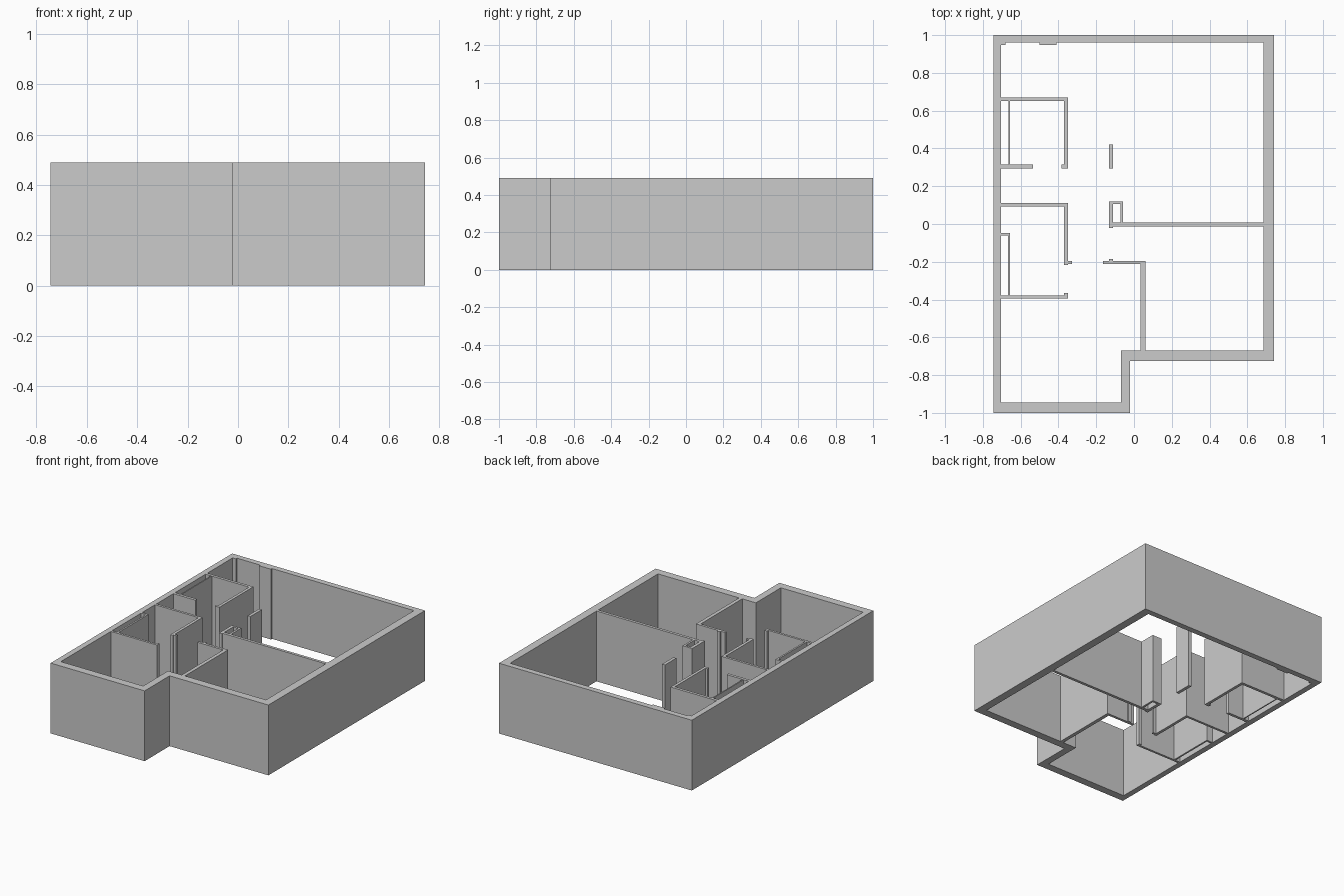
import bpy, bmesh, math

if "Cube" in bpy.data.objects:
    bpy.data.objects.remove(bpy.data.objects["Cube"])

H = 0.49  # wall height


def walls(name, rects):
    """Extrude the merged plan of overlapping rectangles (x0, x1, y0, y1)."""
    xs = sorted({v for r in rects for v in r[:2]})
    ys = sorted({v for r in rects for v in r[2:]})
    bm = bmesh.new()
    verts = {}

    def vert(x, y):
        if (x, y) not in verts:
            verts[x, y] = bm.verts.new((x, y, 0))
        return verts[x, y]

    for xa, xb in zip(xs, xs[1:]):
        for ya, yb in zip(ys, ys[1:]):
            cx, cy = (xa + xb) / 2, (ya + yb) / 2
            if any(a < cx < b and c < cy < d for a, b, c, d in rects):
                bm.faces.new([vert(xa, ya), vert(xb, ya), vert(xb, yb), vert(xa, yb)])
    ext = bmesh.ops.extrude_face_region(bm, geom=bm.faces[:], use_keep_orig=True)
    top = [g for g in ext["geom"] if isinstance(g, bmesh.types.BMVert)]
    bmesh.ops.translate(bm, verts=top, vec=(0, 0, H))
    bmesh.ops.recalc_face_normals(bm, faces=bm.faces[:])
    bmesh.ops.dissolve_limit(bm, angle_limit=math.radians(1),
                             verts=bm.verts[:], edges=bm.edges[:])
    mesh = bpy.data.meshes.new(name)
    bm.to_mesh(mesh)
    bm.free()
    ob = bpy.data.objects.new(name, mesh)
    bpy.context.collection.objects.link(ob)
    return ob


L, R = -0.705, 0.685  # inner faces of the left and right outer walls

# Thick outer walls with the stepped front corner and shallow back-wall ribs
walls("outer_wall", [
    (-0.745, L, -1, 1), (-0.745, 0.742, 0.96, 1), (R, 0.742, -0.725, 1),
    (-0.07, 0.742, -0.725, -0.67), (-0.07, -0.02, -1, -0.67),
    (-0.745, -0.02, -1, -0.945),
    (L, -0.68, 0.948, 0.96), (-0.50, -0.41, 0.948, 0.96)])

# Back small room with its thin lining partition
walls("back_room_walls", [
    (L, -0.35, 0.65, 0.67), (-0.37, -0.35, 0.295, 0.67),
    (-0.385, -0.35, 0.295, 0.315), (L, -0.535, 0.295, 0.315),
    (-0.665, -0.657, 0.315, 0.65)])

# Middle small room: back and side wall with door return
walls("middle_room_walls", [
    (L, -0.35, 0.093, 0.11), (-0.37, -0.35, -0.217, 0.11),
    (-0.37, -0.328, -0.212, -0.195)])

# Middle small room: front wall and thin closet partition
walls("closet_walls", [
    (L, -0.35, -0.394, -0.378), (-0.37, -0.35, -0.394, -0.365),
    (-0.668, -0.656, -0.394, -0.048), (L, -0.656, -0.062, -0.048)])

# Free-standing pier in the hall
walls("hall_pier", [(-0.132, -0.11, 0.295, 0.42)])

# Dividing wall with the hollow shaft at its end
walls("dividing_wall", [
    (-0.132, R, -0.012, 0.008), (-0.132, -0.11, -0.02, 0.12),
    (-0.132, -0.058, 0.105, 0.12), (-0.072, -0.058, 0.0, 0.12)])

# Front bedroom corner wall
walls("front_corner_wall", [
    (-0.165, 0.06, -0.213, -0.195), (-0.132, -0.11, -0.213, -0.185),
    (0.035, 0.06, -0.67, -0.195)])
